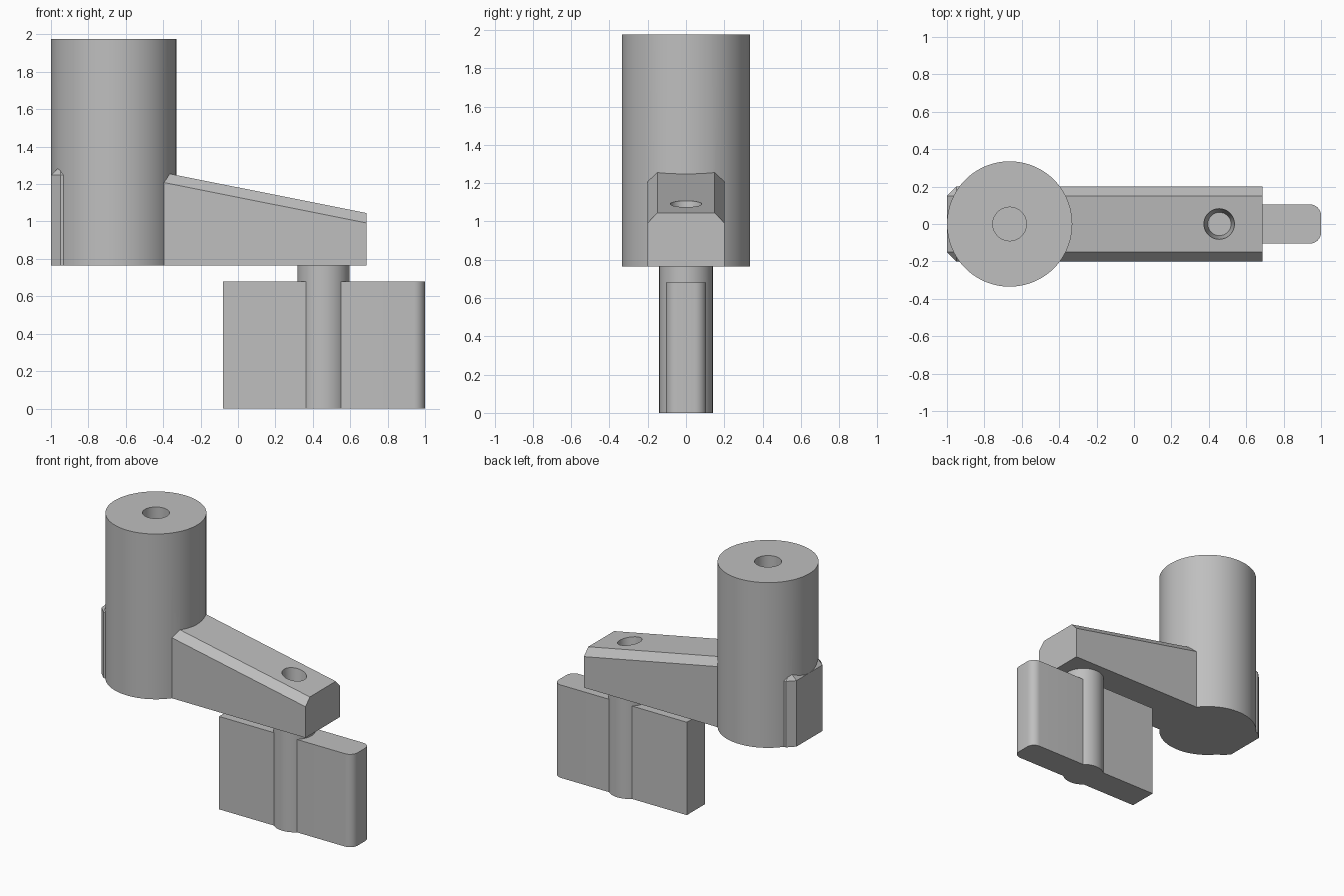
import bpy, bmesh, math

default = bpy.data.objects.get("Cube")
if default:
    bpy.data.objects.remove(default, do_unlink=True)

grey = bpy.data.materials.new("plain grey")
grey.use_nodes = True
grey.diffuse_color = (0.52, 0.52, 0.52, 1)
grey.node_tree.nodes["Principled BSDF"].inputs["Base Color"].default_value = grey.diffuse_color

BASE = 0.765      # underside of the arm and post
POST_X = -0.665
PEG_X = 0.457


def finish(name, bm):
    bmesh.ops.recalc_face_normals(bm, faces=bm.faces)
    mesh = bpy.data.meshes.new(name)
    bm.to_mesh(mesh)
    bm.free()
    mesh.materials.append(grey)
    ob = bpy.data.objects.new(name, mesh)
    bpy.context.collection.objects.link(ob)
    return ob


def cylinder(name, x, z0, z1, r0, r1=None, sides=96):
    bm = bmesh.new()
    bmesh.ops.create_cone(bm, cap_ends=True, segments=sides, radius1=r0,
                          radius2=r1 or r0, depth=z1 - z0)
    bmesh.ops.translate(bm, verts=bm.verts, vec=(x, 0, (z0 + z1) / 2))
    return finish(name, bm)


def bevelled_box(name, x0, x1, half_y, z0, z1, pick, offset, segments):
    bm = bmesh.new()
    bmesh.ops.create_cube(bm, size=1)
    for v in bm.verts:
        v.co = (x0 if v.co.x < 0 else x1, half_y * 2 * v.co.y, z0 if v.co.z < 0 else z1)
    edges = [e for e in bm.edges if pick(*[v.co for v in e.verts])]
    bmesh.ops.bevel(bm, geom=edges, offset=offset, segments=segments,
                    profile=0.5, affect='EDGES')
    return finish(name, bm)


def combine(target, other, operation):
    bpy.context.view_layer.objects.active = target
    mod = target.modifiers.new("combine", 'BOOLEAN')
    mod.operation, mod.solver, mod.object = operation, 'EXACT', other
    bpy.ops.object.modifier_apply(modifier=mod.name)
    bpy.data.objects.remove(other, do_unlink=True)


def smooth(ob):
    bpy.ops.object.select_all(action='DESELECT')
    ob.select_set(True)
    bpy.context.view_layer.objects.active = ob
    bpy.ops.object.shade_smooth_by_angle(angle=math.radians(25))


# Sloping arm with chamfered upper edges
bm = bmesh.new()
rings = []
for x, top in ((-0.6, 1.302), (0.687, 1.045)):
    half = [(0.2, BASE), (0.2, top - 0.053), (0.15, top)]
    section = half + [(-y, z) for y, z in reversed(half)]
    rings.append([bm.verts.new((x, y, z)) for y, z in section])
    bm.faces.new(rings[-1])
a, b = rings
for i in range(len(a)):
    j = (i + 1) % len(a)
    bm.faces.new((a[i], a[j], b[j], b[i]))
arm = finish("arm", bm)

# Chamfered pad on the outer side of the post
pad = bevelled_box("pad", -1, -0.6, 0.2, BASE, 1.298,
                   lambda p, q: max(p.x, q.x) < -0.9 and max(p.z, q.z) > 1
                   and (p.z != q.z or min(p.z, q.z) > 1)
                   or min(p.z, q.z) > 1 and p.x != q.x, 0.05, 1)

# Post, joined to the arm and pad, with a blind bore and a tapered arm hole
body = cylinder("post_and_arm", POST_X, BASE, 1.975, 0.335)
combine(body, arm, 'UNION')
combine(body, pad, 'UNION')
combine(body, cylinder("bore", POST_X, 1.4, 2.1, 0.09, sides=48), 'DIFFERENCE')
combine(body, cylinder("arm_hole", PEG_X, 0.88, 1.2, 0.062, 0.092, sides=48), 'DIFFERENCE')
smooth(body)

# Peg with a flat, round-cornered blade through it
peg = cylinder("peg_and_blade", PEG_X, 0, BASE, 0.14)
blade = bevelled_box("blade", -0.08, 1, 0.105, 0, 0.68,
                     lambda p, q: p.z != q.z and p.x > 0.5, 0.06, 8)
combine(peg, blade, 'UNION')
smooth(peg)
